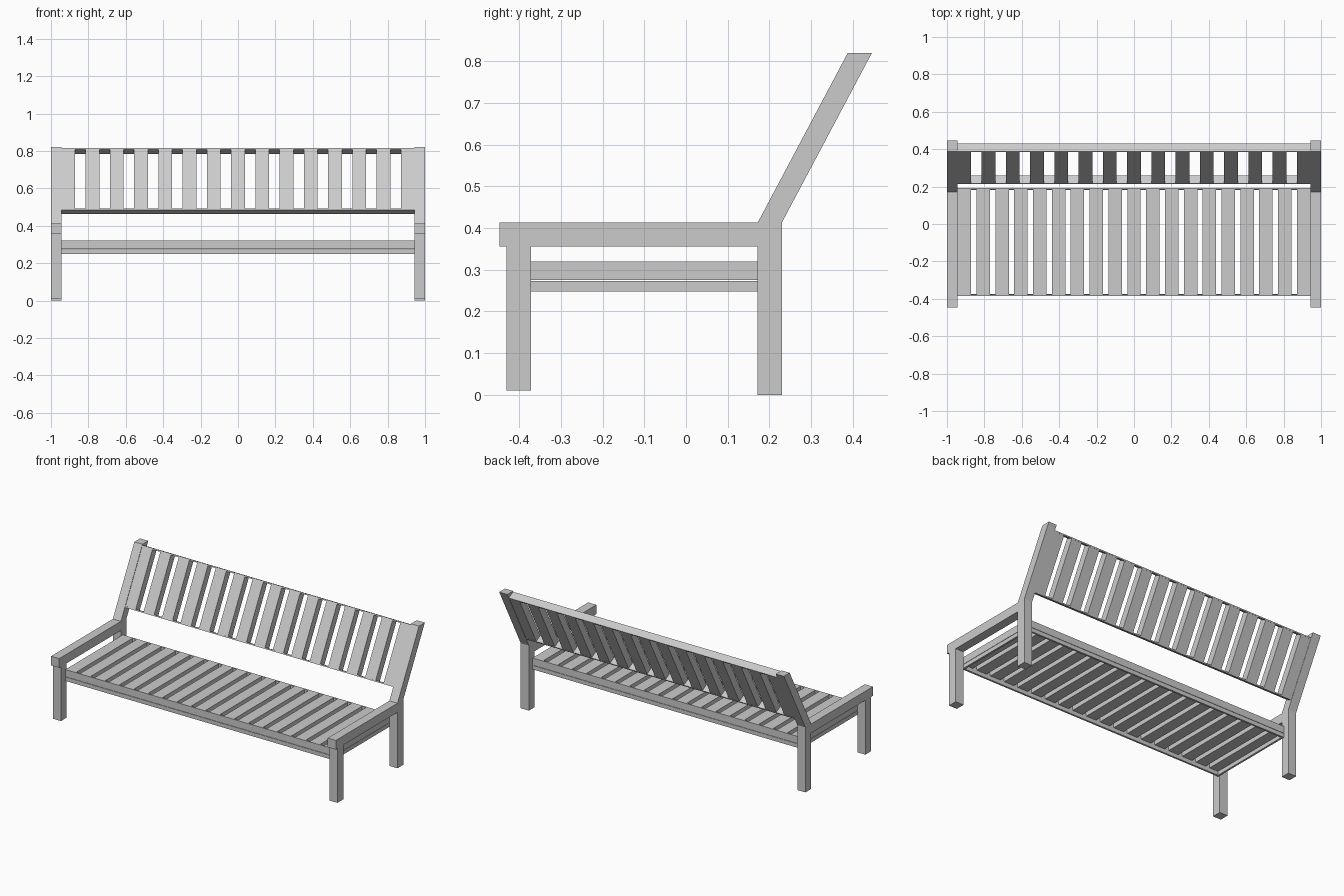
import bpy, bmesh, math
from mathutils import Matrix, Vector

if "Cube" in bpy.data.objects:
    bpy.data.objects.remove(bpy.data.objects["Cube"])


def box(name, x, y, z, matrix=Matrix()):
    """Box from (min, max) ranges, optionally placed by a matrix."""
    bm = bmesh.new()
    bmesh.ops.create_cube(bm, size=1)
    for v in bm.verts:
        v.co = matrix @ Vector([(r[0] + r[1]) / 2 + c * (r[1] - r[0])
                                for r, c in zip((x, y, z), v.co)])
    return finish(name, bm)


def profile(name, points, x0, x1):
    """Side (y, z) outline extruded along x."""
    bm = bmesh.new()
    face = bm.faces.new([bm.verts.new((x0, y, z)) for y, z in points])
    ext = bmesh.ops.extrude_face_region(bm, geom=[face])
    bmesh.ops.translate(bm, vec=(x1 - x0, 0, 0),
                        verts=[g for g in ext["geom"] if isinstance(g, bmesh.types.BMVert)])
    return finish(name, bm)


def finish(name, bm):
    bmesh.ops.recalc_face_normals(bm, faces=bm.faces)
    mesh = bpy.data.meshes.new(name)
    bm.to_mesh(mesh)
    bm.free()
    obj = bpy.data.objects.new(name, mesh)
    bpy.context.collection.objects.link(obj)
    return obj


def mirrored(obj):
    obj.modifiers.new("mirror", "MIRROR")


IN = 0.943  # inner face of the legs

# Legs and armrests, mirrored left to right
mirrored(box("front_leg", (IN, 1), (-0.43, -0.372), (0.01, 0.355)))
mirrored(box("armrest", (IN, 1), (-0.447, 0.172), (0.355, 0.413)))
mirrored(profile("rear_leg", [(0.172, 0), (0.23, 0), (0.23, 0.413), (0.446, 0.82),
                              (0.388, 0.82), (0.172, 0.413)], IN, 1))

# Lower seat frame
box("seat_rail_front", (-IN, IN), (-0.385, -0.373), (0.248, 0.273))
box("seat_rail_back", (-IN, IN), (0.181, 0.193), (0.248, 0.273))
mirrored(box("seat_rail_side", (IN - 0.012, IN), (-0.373, 0.181), (0.248, 0.273)))

# Seat panel: thin end boards with slats between
box("seat_board_front", (-IN, IN), (-0.385, -0.377), (0.275, 0.32))
box("seat_board_back", (-IN, IN), (0.185, 0.193), (0.275, 0.32))
for i in range(-9, 10):
    c = i * 0.1008
    box("seat_slat", (c - 0.036, c + 0.036), (-0.377, 0.185), (0.275, 0.32))

# Backrest panel: local z runs up the slope, local y through the thickness
slope = math.atan2(0.216, 0.407)
tilt = Matrix.Translation((0, 0.174, 0.412)) @ Matrix.Rotation(-slope, 4, "X")
LOW, HIGH, T = 0.083, 0.456, 0.049
box("back_board_bottom", (-IN, IN), (0, T), (LOW, LOW + 0.008), tilt)
box("back_board_top", (-IN, IN), (0, T), (HIGH - 0.008, HIGH), tilt)
for i in range(-7, 8):
    c = i * 0.1297
    box("back_slat", (max(c - 0.037, -IN), min(c + 0.037, IN)), (0.001, T - 0.002),
        (LOW + 0.008, HIGH - 0.008), tilt)
